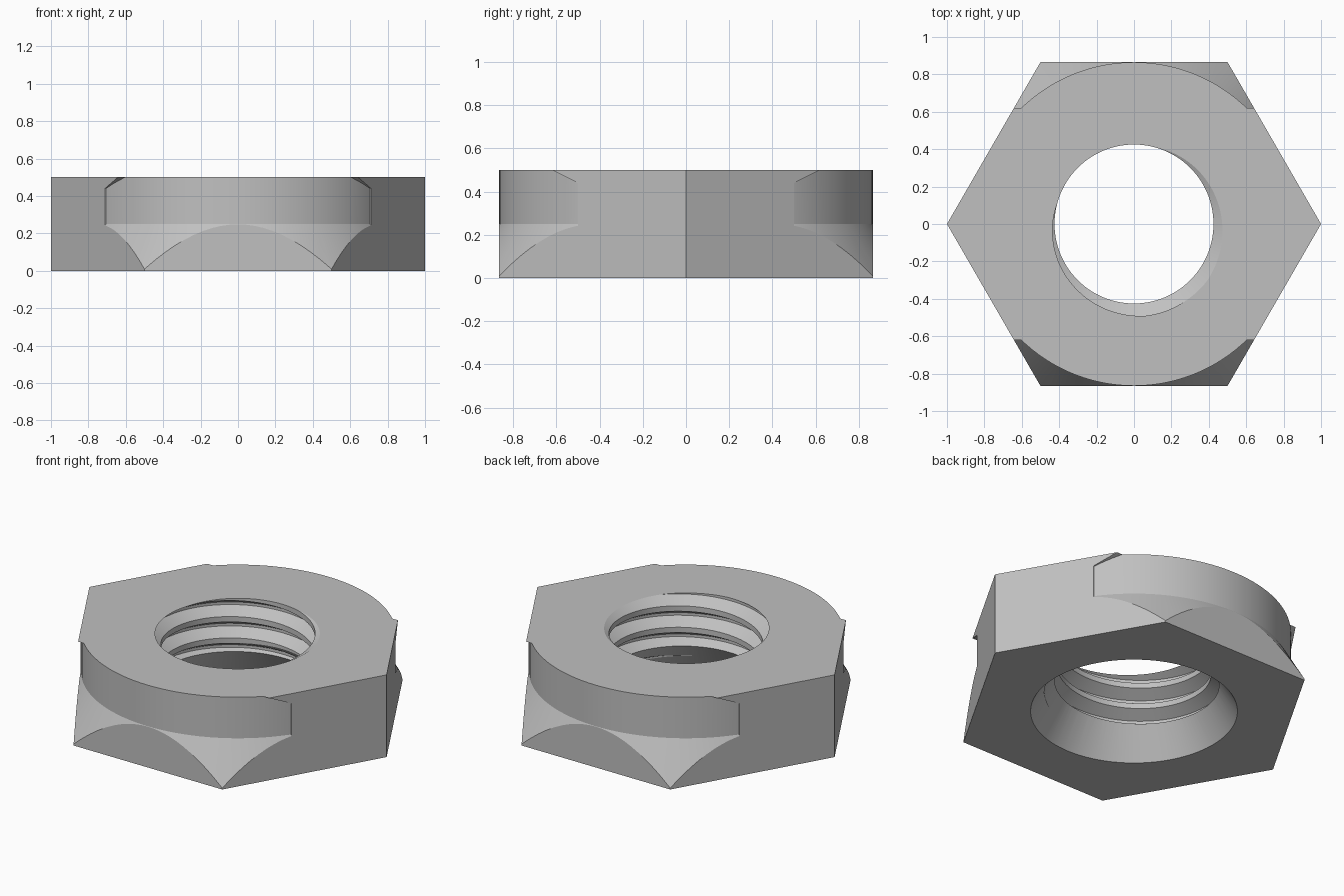
import bpy, bmesh
from math import pi, cos, sin, radians, floor

cube = bpy.data.objects.get("Cube")
if cube:
    bpy.data.objects.remove(cube, do_unlink=True)

HEIGHT = 0.5
CREST, ROOT, PITCH = 0.425, 0.495, 0.13   # thread radii and pitch
PHASE = (HEIGHT / PITCH - 300 / 360) % 1
SEGMENTS = 120

steel = bpy.data.materials.new("grey steel")
steel.use_nodes = True
steel.diffuse_color = (0.53, 0.53, 0.53, 1)
steel.node_tree.nodes["Principled BSDF"].inputs["Base Color"].default_value = steel.diffuse_color


def finish(name, bm):
    bmesh.ops.recalc_face_normals(bm, faces=bm.faces[:])
    mesh = bpy.data.meshes.new(name)
    bm.to_mesh(mesh)
    bm.free()
    mesh.materials.append(steel)
    obj = bpy.data.objects.new(name, mesh)
    bpy.context.collection.objects.link(obj)
    return obj


def stack(name, profile, sides):
    """Closed solid of revolution from (radius, height) pairs."""
    bm = bmesh.new()
    rings = [[bm.verts.new((r * cos(2 * pi * i / sides), r * sin(2 * pi * i / sides), z))
              for i in range(sides)] for r, z in profile]
    for low, high in zip(rings, rings[1:]):
        for i in range(sides):
            j = (i + 1) % sides
            bm.faces.new((low[i], low[j], high[j], high[i]))
    bm.faces.new(rings[0])
    bm.faces.new(rings[-1])
    return finish(name, bm)


def prism_x(name, outline, half):
    """Outline of (y, z) pairs extruded along x."""
    bm = bmesh.new()
    face = bm.faces.new([bm.verts.new((-half, y, z)) for y, z in outline])
    out = bmesh.ops.extrude_face_region(bm, geom=[face])
    bmesh.ops.translate(bm, vec=(2 * half, 0, 0),
                        verts=[v for v in out["geom"] if isinstance(v, bmesh.types.BMVert)])
    return finish(name, bm)


def thread_radius(angle, z):
    u = z / PITCH - angle / (2 * pi) - PHASE
    u = abs(u - floor(u + 0.5))
    t = min(max((u - 0.0625) / 0.3125, 0), 1)
    return ROOT + (CREST - ROOT) * t


def threaded_rod(name, bottom, top):
    """Helical solid whose rows follow the edges of the thread profile."""
    bm = bmesh.new()
    rows = [n + u for n in range(-4, 8) for u in (-0.375, -0.0625, 0.0625, 0.375)]
    columns = []
    for i in range(SEGMENTS + 1):
        angle = 2 * pi * i / SEGMENTS
        column = []
        for u in rows:
            z = PITCH * (u + angle / (2 * pi) + PHASE)
            z = min(max(z, bottom), top)
            r = thread_radius(angle, z)
            column.append(bm.verts.new((r * cos(angle), r * sin(angle), z)))
        columns.append(column)
    for a, b in zip(columns, columns[1:]):
        for k in range(len(rows) - 1):
            bm.faces.new((a[k], b[k], b[k + 1], a[k + 1]))
    bmesh.ops.remove_doubles(bm, verts=bm.verts[:], dist=0.00002)
    bmesh.ops.holes_fill(bm, edges=[e for e in bm.edges if e.is_boundary], sides=0)
    return finish(name, bm)


def subtract(target, cutter):
    cutter.hide_render = True
    mod = target.modifiers.new("cut", "BOOLEAN")
    mod.operation = "DIFFERENCE"
    mod.solver = "EXACT"
    mod.object = cutter
    bpy.context.view_layer.objects.active = target
    bpy.ops.object.modifier_apply(modifier=mod.name)
    bpy.data.objects.remove(cutter, do_unlink=True)


# Hexagonal body
nut = stack("hex_nut", [(1, 0), (1, HEIGHT)], 6)

# Front and back corners turned to a cylinder above a flared cone
for side in (-1, 1):
    outline = [(0.5, -0.1), (0.5, 0.44), (0.82, 0.6), (1.2, 0.6), (1.2, -0.1)]
    cutter = prism_x("corner_cutter", [(side * y, z) for y, z in outline], 1.2)
    core = stack("turned_core", [(1.117, -0.2), (0.865, 0.25), (0.865, 0.8)], SEGMENTS)
    subtract(cutter, core)
    subtract(nut, cutter)

# Threaded hole with a deep countersink underneath
subtract(nut, threaded_rod("thread_cutter", 0.05, 0.6))
subtract(nut, stack("countersink_cutter", [(0.602, -0.05), (0.57, 0), (0.42, 0.235)], SEGMENTS))

# Smooth curved surfaces, crisp edges
bpy.ops.object.select_all(action="DESELECT")
nut.select_set(True)
bpy.context.view_layer.objects.active = nut
bpy.ops.object.shade_smooth_by_angle(angle=radians(20))
